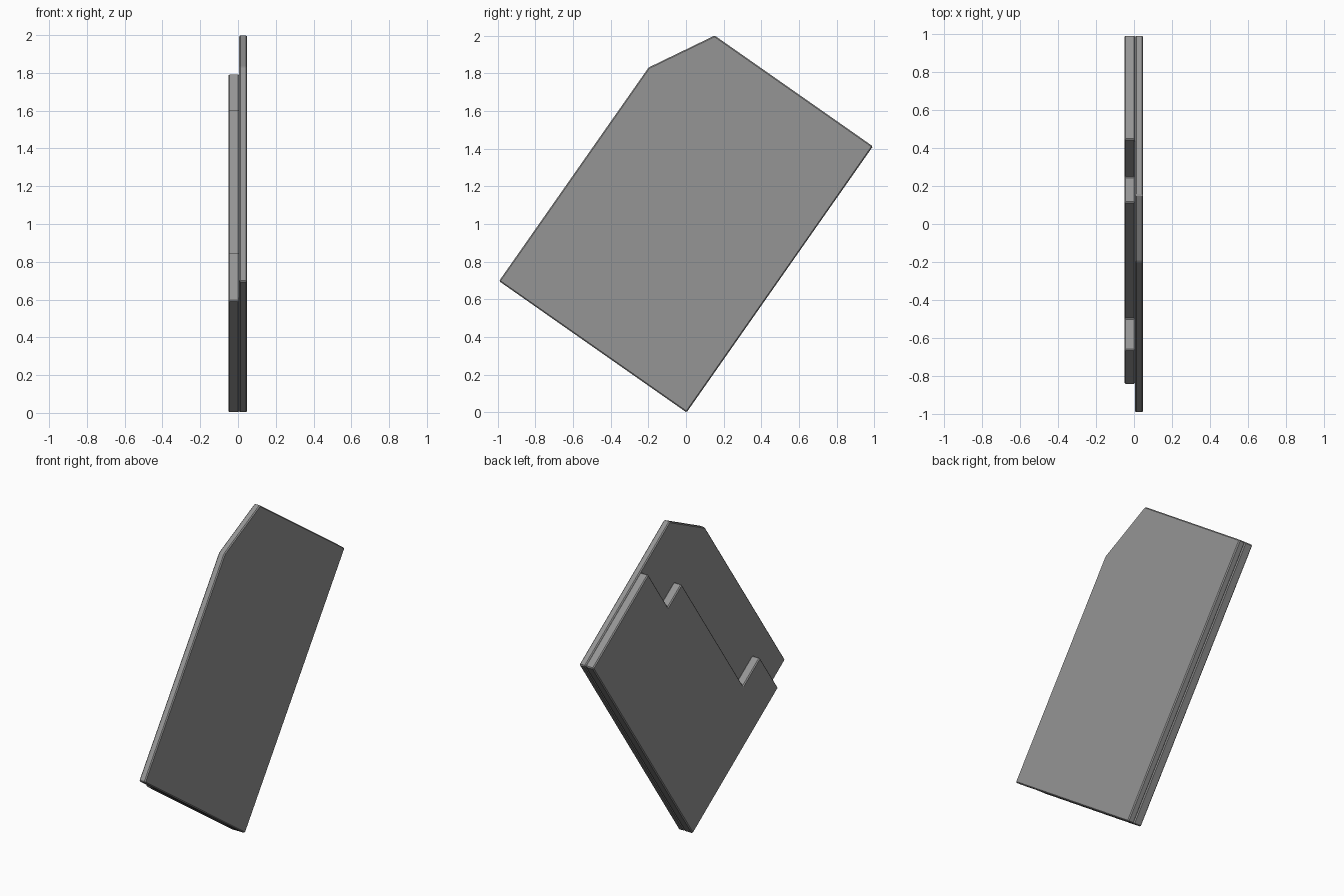
import bpy, bmesh, math
from mathutils import Matrix

cube = bpy.data.objects.get("Cube")
if cube:
    bpy.data.objects.remove(cube, do_unlink=True)

grey = bpy.data.materials.new("plain grey")
grey.use_nodes = True
colour = (0.3, 0.3, 0.3, 1)
grey.diffuse_color = colour
grey.node_tree.nodes["Principled BSDF"].inputs["Base Color"].default_value = colour

TILT = math.radians(35)      # both plates lean about the x axis
SHIFT_Y = 0.003
BEVEL = 0.006


def plate(name, outline, x0, x1):
    """Extrude an outline (length, width) from x0 to x1, chamfer it and tilt it."""
    bm = bmesh.new()
    # width runs towards -y, length towards +z, before tilting
    face = bm.faces.new([bm.verts.new((x0, -w, l)) for l, w in outline])
    ext = bmesh.ops.extrude_face_region(bm, geom=[face])
    for v in ext["geom"]:
        if isinstance(v, bmesh.types.BMVert):
            v.co.x = x1
    bmesh.ops.recalc_face_normals(bm, faces=bm.faces)
    bm.transform(Matrix.Translation((0, SHIFT_Y, 0)) @ Matrix.Rotation(-TILT, 4, 'X'))
    mesh = bpy.data.meshes.new(name)
    bm.to_mesh(mesh)
    bm.free()
    obj = bpy.data.objects.new(name, mesh)
    bpy.context.collection.objects.link(obj)
    mesh.materials.append(grey)
    mod = obj.modifiers.new("chamfer", 'BEVEL')
    mod.width = BEVEL
    mod.segments = 1
    mod.limit_method = 'ANGLE'
    mod.angle_limit = math.radians(20)
    return obj


# Large plate with one clipped corner
plate("back_plate",
      [(0, 0), (1.724, 0), (1.724, 1.025), (1.384, 1.215), (0, 1.215)],
      0.006, 0.048)

# Thicker plate with a stepped edge
plate("stepped_plate",
      [(0, 0), (1.724, 0), (1.724, 0.668), (1.38, 0.668), (1.38, 0.832),
       (0.315, 0.832), (0.315, 1.033), (0, 1.033)],
      -0.05, 0.006)
